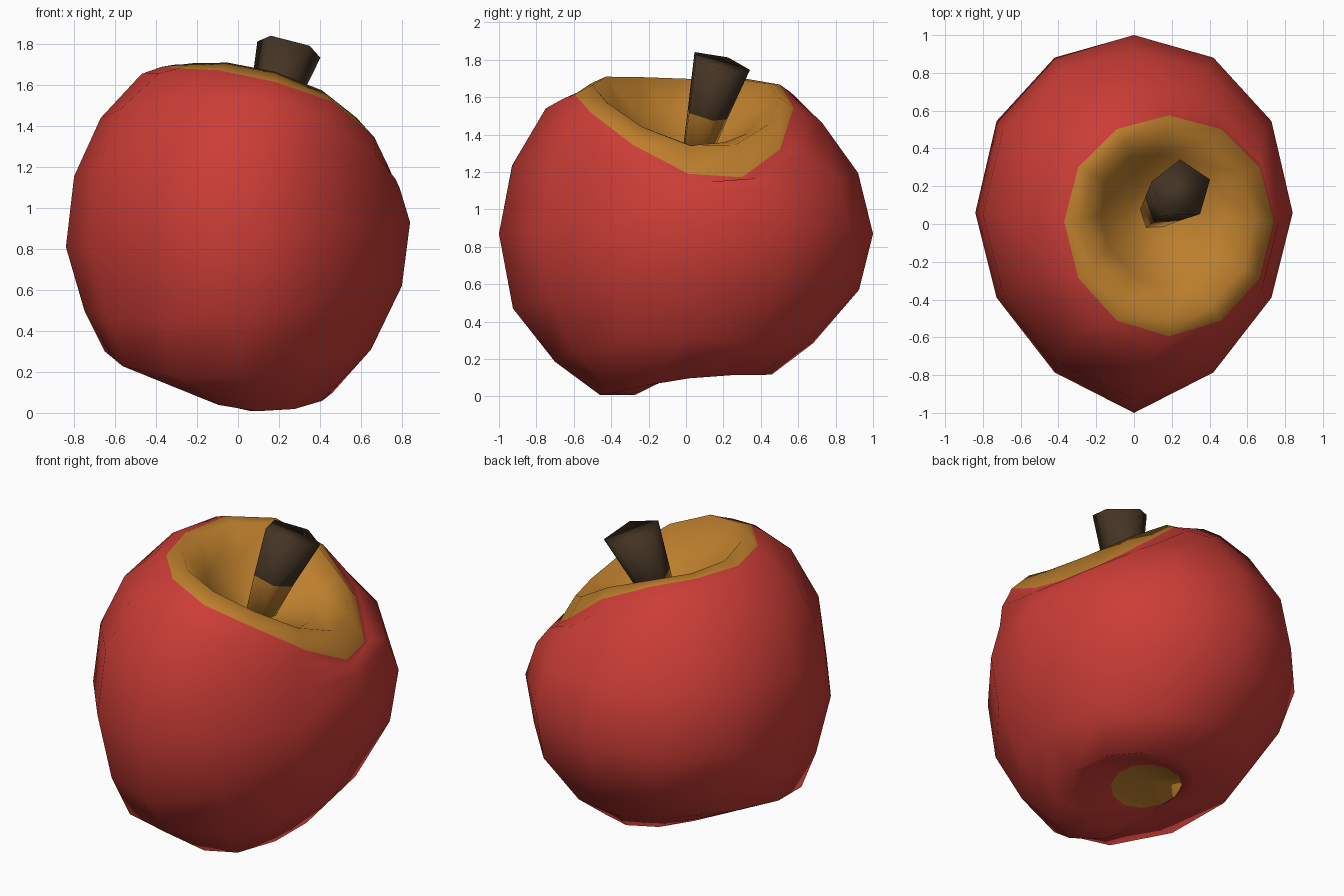
import bpy, bmesh, math

if "Cube" in bpy.data.objects:
    bpy.data.objects.remove(bpy.data.objects["Cube"])


def material(name, colour):
    m = bpy.data.materials.new(name)
    m.diffuse_color = (*colour, 1)
    m.use_nodes = True
    m.node_tree.nodes["Principled BSDF"].inputs["Base Color"].default_value = m.diffuse_color
    return m


RED = material("apple_red", (0.60, 0.046, 0.037))
OCHRE = material("hollow_ochre", (0.51, 0.212, 0.026))
BROWN = material("stem_brown", (0.058, 0.034, 0.017))


def loft(name, rings, start, end, mats, rule):
    """Skin closed rings from bottom to top; ends are fan points, or a flat cap if None."""
    bm = bmesh.new()
    rows = [[bm.verts.new(p) for p in ring] for ring in rings]
    n = len(rows[0])

    def add(verts, level):
        f = bm.faces.new(verts)
        f.material_index = rule(level)
        f.smooth = True

    for i, (a, b) in enumerate(zip(rows, rows[1:])):
        for j in range(n):
            k = (j + 1) % n
            add((a[j], a[k], b[k], b[j]), i)
    for row, point, level in ((rows[0][::-1], start, -1), (rows[-1], end, len(rows) - 1)):
        if point is None:
            add(row, level)
        else:
            tip = bm.verts.new(point)
            for j in range(n):
                add((row[j], row[(j + 1) % n], tip), level)
    bmesh.ops.recalc_face_normals(bm, faces=bm.faces)
    me = bpy.data.meshes.new(name)
    bm.to_mesh(me)
    bm.free()
    for m in mats:
        me.materials.append(m)
    ob = bpy.data.objects.new(name, me)
    bpy.context.collection.objects.link(ob)
    return ob


def body_ring(cx, cy, rx, ry, z, zx, zy, z2, s2, n=12):
    """Tilted, warped ellipse; the wide middle rings are pointed at the front."""
    pts = []
    for j in range(n):
        t = math.tau * j / n
        c, s = math.cos(t), math.sin(t)
        pointed = 0.5 < z < (1.2 if c > 0 else 1.49)
        point = 0.06 * c * c + 0.075 * max(0, -2 * s * abs(c)) if pointed else 0.04 * c * c
        side = c if z < 1 or c > 0 else 0.4 * c
        pts.append((cx + rx * c, cy + ry * (s + point),
                    z + zx * c + zy * s + z2 * math.cos(2 * t) + s2 * 2 * s * side))
    return pts


# Apple body: centre x, y, radius x, y, height, tilt x, tilt y, saddle, twist
BODY = [
    (-0.02, 0.08, 0.21, 0.19, 0.150, 0, 0.035, 0.005, 0),      # bottom hollow
    (0.06, 0.04, 0.29, 0.31, 0.112, -0.01, 0.065, 0.038, 0),
    (0.09, 0.00, 0.37, 0.46, 0.090, -0.02, 0.055, 0.027, 0),   # bottom rim
    (0.00, -0.01, 0.65, 0.69, 0.27, 0.005, 0.050, 0.035, -0.035),
    (0.025, 0, 0.775, 0.925, 0.54, 0.06, 0.05, 0.02, -0.02),
    (0, 0, 0.84, 1.00, 0.87, 0.06, 0, 0, 0),                   # widest ring
    (-0.005, -0.005, 0.795, 0.925, 1.17, -0.03, -0.02, -0.045, 0),
    (0.05, -0.01, 0.72, 0.74, 1.395, -0.15, -0.04, -0.105, -0.03),
    (0.14, -0.01, 0.61, 0.65, 1.480, -0.245, -0.04, -0.07, -0.06),
    (0.185, -0.01, 0.555, 0.585, 1.510, -0.25, -0.035, -0.07, -0.08),  # colour edge
    (0.18, 0, 0.46, 0.50, 1.575, -0.178, -0.035, -0.055, -0.035),      # top rim
    (0.14, 0.02, 0.32, 0.35, 1.45, -0.10, 0, -0.01, 0),
    (0.11, 0.03, 0.15, 0.16, 1.33, -0.03, 0, 0, 0),            # top hollow
]
loft("apple_body", [body_ring(*r) for r in BODY], (-0.01, 0.10, 0.172), (0.11, 0.04, 1.28),
     (RED, OCHRE), lambda i: 1 if i < 0 or i >= 9 else 0)


def stem_ring(cx, cy, cz, r):
    pts = []
    for j in range(5):
        t = math.radians(20 + 72 * j)
        dx, dy = r * math.cos(t), r * math.sin(t)
        pts.append((cx + dx, cy + dy, cz - 0.25 * (dx + dy)))
    return pts


# Leaning five-sided stem, ochre at its foot
STEM = [(0.10, 0.04, 1.25, 0.075), (0.167, 0.106, 1.51, 0.114), (0.25, 0.18, 1.785, 0.162)]
loft("stem", [stem_ring(*r) for r in STEM], None, None,
     (BROWN, OCHRE), lambda i: 1 if i < 1 else 0)
